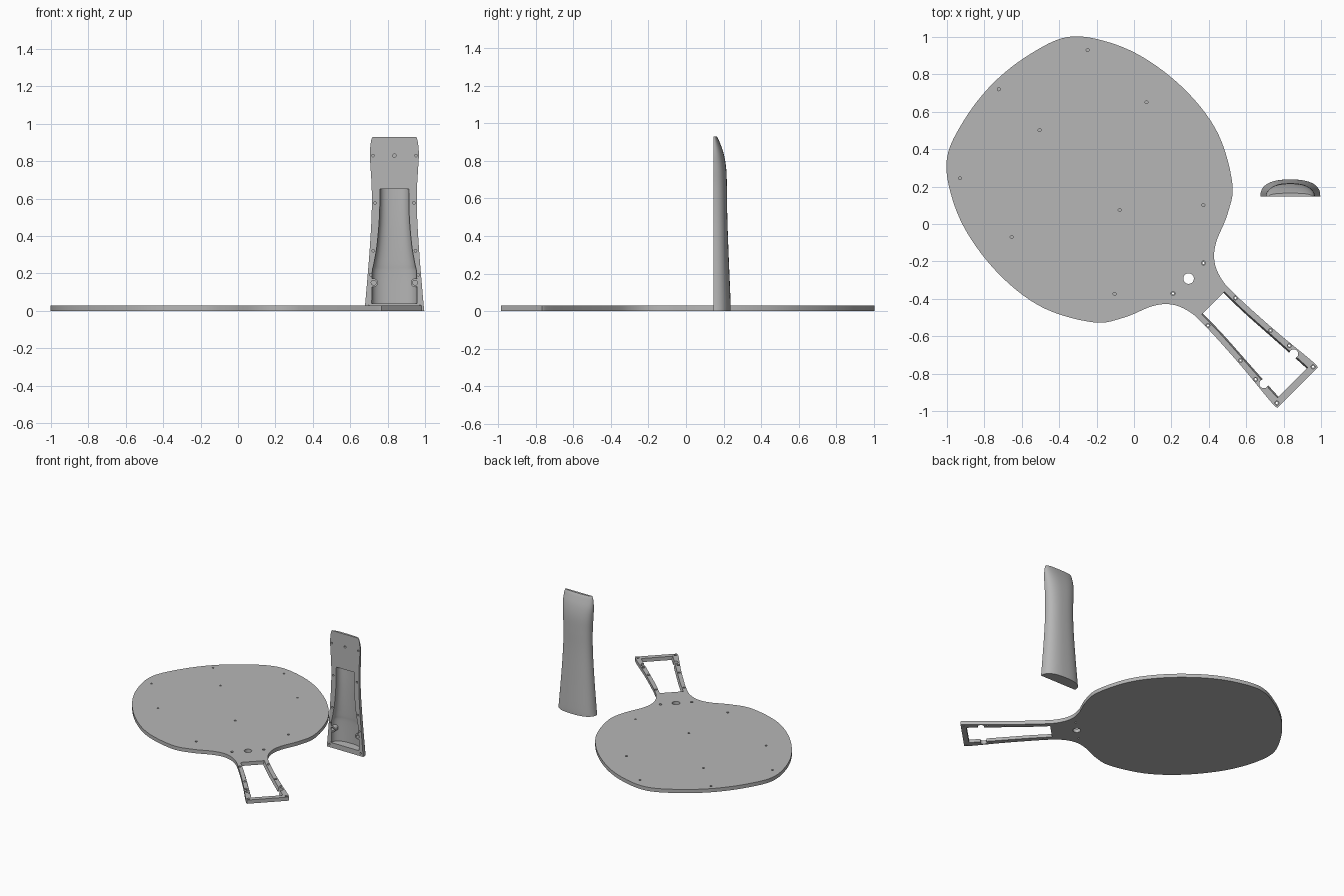
import bpy, bmesh, math
from mathutils import Matrix, Vector

if "Cube" in bpy.data.objects:
    bpy.data.objects.remove(bpy.data.objects["Cube"])

grey = bpy.data.materials.new("light grey")
grey.use_nodes = True
colour = (0.47, 0.47, 0.47, 1)
grey.diffuse_color = colour
grey.node_tree.nodes["Principled BSDF"].inputs["Base Color"].default_value = colour


def make(name, bm):
    bmesh.ops.recalc_face_normals(bm, faces=bm.faces)
    mesh = bpy.data.meshes.new(name)
    bm.to_mesh(mesh)
    bm.free()
    mesh.materials.append(grey)
    obj = bpy.data.objects.new(name, mesh)
    bpy.context.collection.objects.link(obj)
    return obj


def spline(points, first, last, steps):
    """Catmull-Rom curve through points, with a guide point at each end."""
    p = [Vector(q) for q in [first, *points, last]]
    out = []
    for a, b, c, d in zip(p, p[1:], p[2:], p[3:]):
        for i in range(steps):
            t = i / steps
            out.append(0.5 * (2 * b + (c - a) * t + (2 * a - 5 * b + 4 * c - d) * t * t
                              + (3 * b - a - 3 * c + d) * t ** 3))
    return out + [p[-2]]


def loft(name, rings):
    bm = bmesh.new()
    loops = [[bm.verts.new(p) for p in ring] for ring in rings]
    for lo, hi in zip(loops, loops[1:]):
        for i in range(len(lo)):
            j = (i + 1) % len(lo)
            bm.faces.new((lo[i], lo[j], hi[j], hi[i]))
    bm.faces.new(loops[0])
    bm.faces.new(loops[-1])
    return make(name, bm)


def rod(name, centre, radius, depth, sides=20, along_y=False):
    bm = bmesh.new()
    turn = Matrix.Rotation(math.pi / 2, 4, 'X') if along_y else Matrix()
    bmesh.ops.create_cone(bm, cap_ends=True, segments=sides, radius1=radius, radius2=radius,
                          depth=depth, matrix=Matrix.Translation(centre) @ turn)
    return make(name, bm)


def combine(target, tool, operation='DIFFERENCE'):
    mod = target.modifiers.new("shape", 'BOOLEAN')
    mod.operation = operation
    mod.solver = 'EXACT'
    mod.object = tool
    bpy.context.view_layer.objects.active = target
    bpy.ops.object.modifier_apply(modifier=mod.name)
    bpy.data.objects.remove(tool)


def smooth(obj):
    bpy.ops.object.select_all(action='DESELECT')
    obj.select_set(True)
    bpy.context.view_layer.objects.active = obj
    bpy.ops.object.shade_smooth_by_angle(angle=math.radians(30))


# Paddle board: half outline along its long axis, mirrored
THICK = 0.029
half = [(-1.065, 0), (-1.035, .25), (-.955, .46), (-.778, .594), (-.556, .674), (-.281, .70),
        (-.017, .657), (.221, .523), (.316, .391), (.379, .243), (.445, .163), (.538, .123),
        (.658, .116), (.938, .131), (1.18, .154), (1.238, .153)]
side = spline(half, (-1.035, -.25), (1.26, .14), 6)
outline = side + [Vector((p.x, -p.y)) for p in reversed(side[1:])]
board = loft("paddle_board", [[(p.x, p.y, z) for p in outline] for z in (0, THICK)])

# Handle window with sloping sides
window = spline([(.598, .087), (.75, .09), (.92, .1), (1.066, .109), (1.2, .116)],
                (.45, .086), (1.3, .12), 4)
rings = []
for z, inset in ((-.01, .012), (THICK + .01, -.002)):
    edge = [(p.x, p.y - inset, z) for p in window]
    rings.append(edge + [(x, -y, z) for x, y, z in reversed(edge)])
combine(board, loft("window_cutter", rings))

# Cable hole, side notches and handle screw holes with countersinks
combine(board, rod("cable_cutter", (.413, 0, 0), .028, .2, 32))
screws = [(.41, .115), (.663, .104), (.919, .113), (1.047, .127), (1.217, .137)]
for s in (-1, 1):
    combine(board, rod("notch_cutter", (1.095, s * .113, 0), .024, .2, 24))
    for u, v in screws:
        combine(board, rod("screw_cutter", (u, s * v, 0), .006, .2))
        combine(board, rod("countersink_cutter", (u, s * v, THICK), .0105, .02))

# Blind pin holes in the blade
pins = [(-.248, .93), (.067, .651), (-.505, .502), (-.723, .72), (-.93, .245),
        (-.077, .075), (.371, .101), (-.654, -.07), (-.104, -.374)]
for x, y in pins:
    centre = ((x - y) / math.sqrt(2), (x + y) / math.sqrt(2), THICK)
    combine(board, rod("pin_cutter", centre, .008, .036))
board.rotation_euler.z = -math.pi / 4
smooth(board)

# Grip shell, standing upright: rings of a rounded D section
GRIP_X, FLAT = 0.836, 0.147


def d_section(z, width, depth, lip=0.0, n=2.5):
    ring = []
    for i in range(33):
        t = math.pi * i / 32
        c, s = math.cos(t), max(math.sin(t), 0)
        ring.append((GRIP_X + math.copysign(width * abs(c) ** (2 / n), c),
                     FLAT + depth * s ** (2 / n), z))
    if lip:
        ring += [(GRIP_X - width, FLAT - lip, z), (GRIP_X + width, FLAT - lip, z)]
    return ring


shell = [(0, .16, .091), (.06, .154, .09), (.3, .134, .08), (.5, .122, .073), (.65, .121, .071),
         (.76, .127, .067), (.84, .131, .053), (.905, .125, .03), (.93, .116, .018)]
grip = loft("grip_shell", [d_section(*p) for p in spline(shell, (-.06, .165, .092), (.95, .1, .01), 5)])

# Hollow inside the grip
hollow = [(.04, .121, .07), (.2, .119, .067), (.25, .11, .064), (.35, .093, .06),
          (.5, .08, .056), (.65, .077, .055)]
path = spline(hollow, (0, .121, .071), (.7, .077, .055), 4)
combine(grip, loft("hollow_cutter", [d_section(*p, lip=.02) for p in path]))

# Screw bosses and screw holes on the flat side
for s in (-1, 1):
    x = GRIP_X + s * .111
    combine(grip, rod("boss", (x, FLAT + .02, .15), .023, .04, 24, True), 'UNION')
    combine(grip, rod("boss_cutter", (x, FLAT, .15), .013, .06, 20, True))
    for u, v in screws:
        combine(grip, rod("screw_cutter", (GRIP_X + s * v, FLAT, 1.24 - u), .007, .03, 16, True))
combine(grip, rod("centre_cutter", (GRIP_X, FLAT, .83), .009, .05, 16, True))
smooth(grip)
